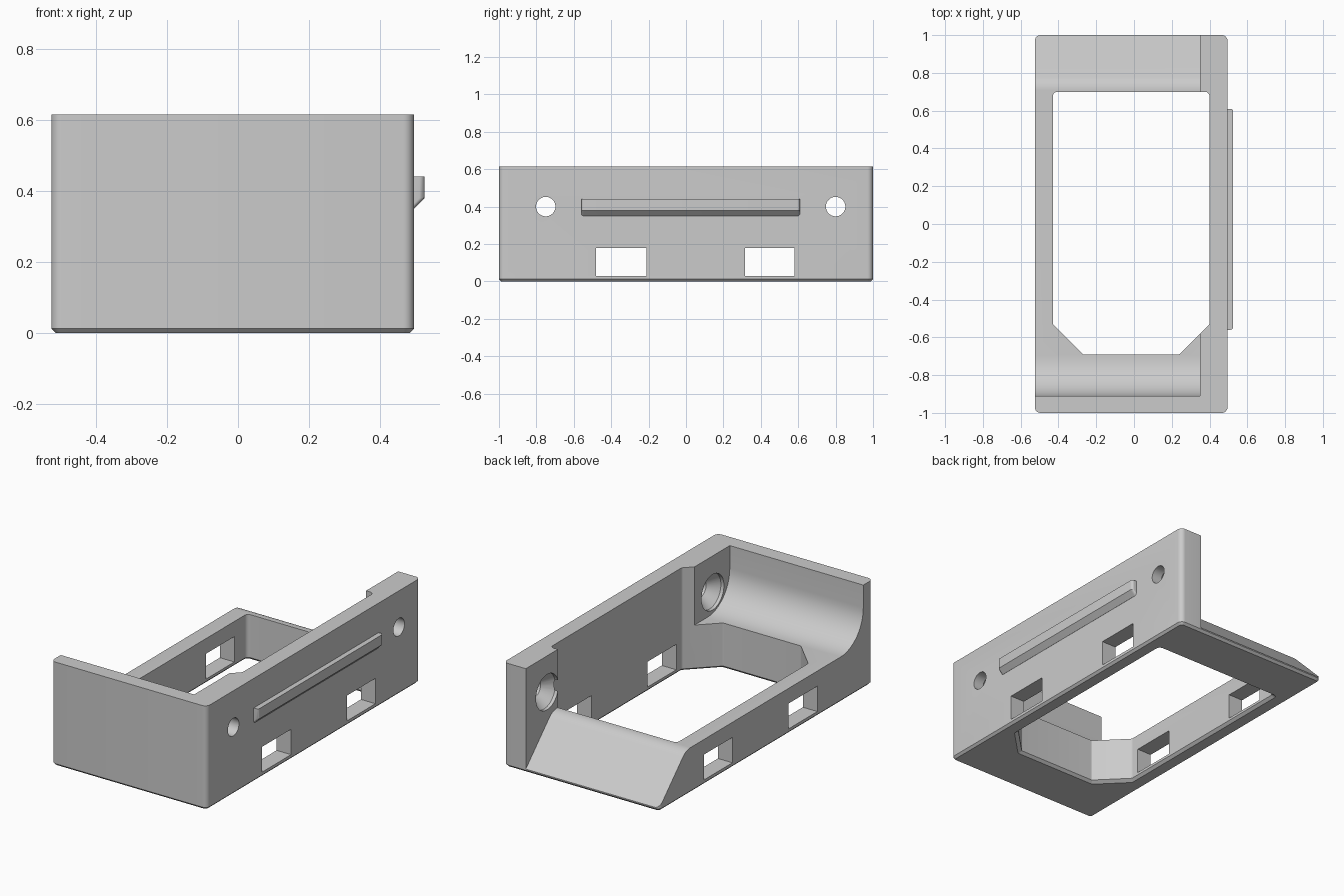
import bpy, bmesh, math
from mathutils import Vector

if "Cube" in bpy.data.objects:
    bpy.data.objects.remove(bpy.data.objects["Cube"])

grey = bpy.data.materials.new("plain grey")
grey.diffuse_color = (0.6, 0.6, 0.6, 1)
grey.use_nodes = True
grey.node_tree.nodes["Principled BSDF"].inputs["Base Color"].default_value = grey.diffuse_color


def rounded(points, radii, steps=6):
    """Round the corners of a closed 2D polygon; zero radius keeps a corner sharp."""
    out = []
    n = len(points)
    for i, r in enumerate(radii):
        p = Vector(points[i])
        if r == 0:
            out.append(p)
            continue
        a = (Vector(points[i - 1]) - p).normalized()
        b = (Vector(points[(i + 1) % n]) - p).normalized()
        half = a.angle(b) / 2
        t = r / math.tan(half)
        centre = p + (a + b).normalized() * (r / math.sin(half))
        u, v = p + a * t - centre, p + b * t - centre
        for k in range(steps + 1):
            f = k / steps
            d = u.lerp(v, f) if u.angle(v) < 1e-4 else (
                u * math.sin((1 - f) * u.angle(v)) + v * math.sin(f * u.angle(v))
            ) / math.sin(u.angle(v))
            out.append(centre + d)
    return out


def rect(x0, x1, y0, y1, r):
    return rounded([(x0, y0), (x1, y0), (x1, y1), (x0, y1)], [r] * 4)


def loft(name, rings):
    """Solid through a stack of equal-length 3D rings."""
    bm = bmesh.new()
    vs = [[bm.verts.new(p) for p in ring] for ring in rings]
    n = len(vs[0])
    for lo, hi in zip(vs, vs[1:]):
        for i in range(n):
            j = (i + 1) % n
            bm.faces.new((lo[i], lo[j], hi[j], hi[i]))
    bm.faces.new(vs[0][::-1])
    bm.faces.new(vs[-1])
    bmesh.ops.recalc_face_normals(bm, faces=bm.faces[:])
    me = bpy.data.meshes.new(name)
    bm.to_mesh(me)
    bm.free()
    me.materials.append(grey)
    ob = bpy.data.objects.new(name, me)
    bpy.context.collection.objects.link(ob)
    return ob


def at_z(ring, z):
    return [(p[0], p[1], z) for p in ring]


def at_x(ring, x):
    return [(x, p[0], p[1]) for p in ring]


def activate(ob):
    bpy.ops.object.select_all(action='DESELECT')
    ob.select_set(True)
    bpy.context.view_layer.objects.active = ob


def cut(body, cutter):
    m = body.modifiers.new("cut", 'BOOLEAN')
    m.operation = 'DIFFERENCE'
    m.solver = 'EXACT'
    m.object = cutter
    activate(body)
    bpy.ops.object.modifier_apply(modifier=m.name)
    bpy.data.objects.remove(cutter)


# Outer block with rounded upright corners and a chamfered foot
C = 0.013
body = loft("bracket_body", [
    at_z(rect(-0.525 + C, 0.495 - C, -1 + C, 1 - C, 0.03 - C), 0),
    at_z(rect(-0.525, 0.495, -1, 1, 0.03), C),
    at_z(rect(-0.525, 0.495, -1, 1, 0.03), 0.615)])

# Void above the low wall: back ramp, flat rim, concave sweep up the front wall
side = rounded(
    [(1.2, -0.18), (0.75, 0.27), (-0.91, 0.27), (-0.91, 1.0), (1.2, 1.0)],
    [0, 0.10, 0.21, 0, 0], 12)
cut(body, loft("void_cutter", [at_x(side, -1), at_x(side, 0.35)]))

# Central opening with clipped front corners and a flared lower lip
opening = rounded(
    [(-0.27, -0.69), (0.24, -0.69), (0.40, -0.53), (0.40, 0.70),
     (-0.43, 0.70), (-0.43, -0.53)],
    [0.01, 0.01, 0.02, 0.025, 0.025, 0.02])
flare = [(p.x + math.copysign(0.025, p.x), p.y + math.copysign(0.025, p.y))
         for p in opening]
cut(body, loft("opening_cutter",
               [at_z(flare, -0.01), at_z(opening, 0.015), at_z(opening, 1)]))

# Rectangular windows through both long walls
for y0, y1 in ((-0.48, -0.21), (0.315, 0.58)):
    w = [(y0, 0.03), (y1, 0.03), (y1, 0.18), (y0, 0.18)]
    cut(body, loft("window_cutter", [at_x(w, -1), at_x(w, 1)]))

# Screw holes in the tall wall, countersunk from inside
for y in (-0.75, 0.80):
    def circle(r):
        return [(y + r * math.cos(k * math.tau / 40), 0.40 + r * math.sin(k * math.tau / 40))
                for k in range(40)]
    cut(body, loft("screw_cutter", [
        at_x(circle(0.105), 0.30), at_x(circle(0.105), 0.37),
        at_x(circle(0.052), 0.43), at_x(circle(0.052), 0.60)]))

# Catch rail on the outside of the tall wall, sloped underneath
rail = loft("catch_rail", [
    at_z(rect(0.46, x, -0.56, 0.61, r), z)
    for x, r, z in ((0.4955, 0.015, 0.35), (0.525, 0.015, 0.38), (0.525, 0.015, 0.44))])

for ob in (body, rail):
    activate(ob)
    bpy.ops.object.shade_smooth_by_angle(angle=math.radians(30))
